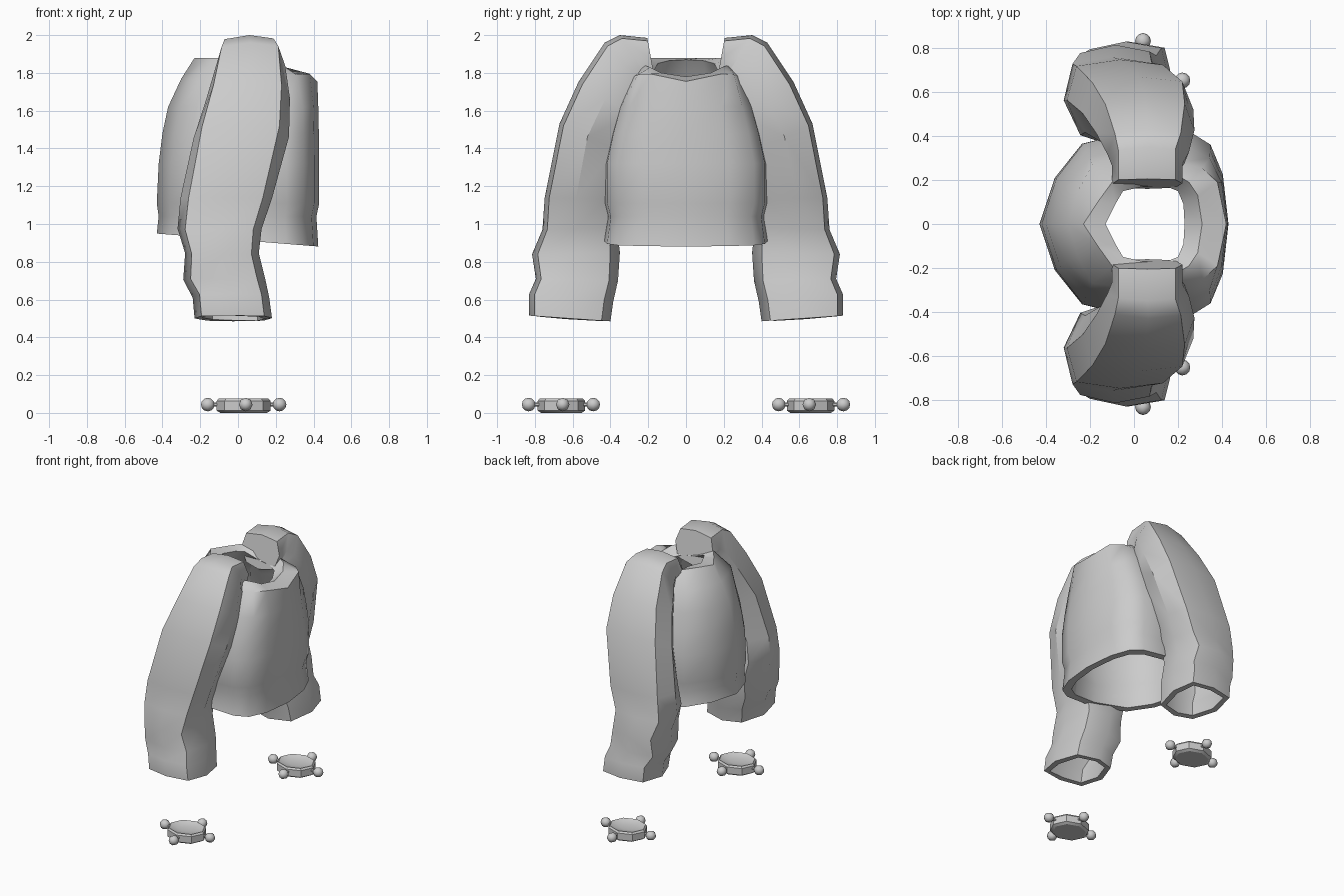
import bpy, bmesh, math
from mathutils import Vector

if "Cube" in bpy.data.objects:
    bpy.data.objects.remove(bpy.data.objects["Cube"])

cloth = bpy.data.materials.new("grey")
cloth.diffuse_color = (0.6, 0.6, 0.6, 1)
cloth.use_nodes = True
cloth.node_tree.nodes["Principled BSDF"].inputs["Base Color"].default_value = cloth.diffuse_color


def finish(name, bm, thickness=0, angle=32):
    """Turn a bmesh into a smooth-by-angle object, optionally a shell."""
    bmesh.ops.recalc_face_normals(bm, faces=bm.faces)
    mesh = bpy.data.meshes.new(name)
    bm.to_mesh(mesh)
    bm.free()
    mesh.materials.append(cloth)
    ob = bpy.data.objects.new(name, mesh)
    bpy.context.collection.objects.link(ob)
    bpy.ops.object.select_all(action='DESELECT')
    ob.select_set(True)
    bpy.context.view_layer.objects.active = ob
    if thickness:
        mod = ob.modifiers.new("shell", 'SOLIDIFY')
        mod.thickness, mod.offset = thickness, -1
        bpy.ops.object.modifier_apply(modifier=mod.name)
    bpy.ops.object.shade_smooth_by_angle(angle=math.radians(angle))
    return ob


def loft(rings, cap_start=False, cap_end=False, closed=False):
    bm = bmesh.new()
    loops = [[bm.verts.new(p) for p in r] for r in rings]
    n = len(loops[0])
    for a, b in zip(loops, loops[1:] + (loops[:1] if closed else [])):
        for i in range(n):
            j = (i + 1) % n
            bm.faces.new((a[i], a[j], b[j], b[i]))
    if cap_start:
        bm.faces.new(loops[0][::-1])
    if cap_end:
        bm.faces.new(loops[-1])
    return bm


def mirror_ring(half):
    """Complete a half ring (front to back) across y = 0."""
    return half + [(x, -y, z) for x, y, z in half[-2:0:-1]]


# Torso: plan outline scaled per level (z, front x, back x, half width)
plan = [(1, 0), (.94, .52), (.81, .83), (.6, .96), (.1, 1), (-.55, .84), (-.84, .48), (-1, 0)]
levels = [(.915, .425, -.43, .435), (1.04, .415, -.42, .415), (1.11, .43, -.43, .435),
          (1.32, .43, -.42, .435), (1.48, .428, -.40, .40), (1.62, .425, -.37, .36)]


def torso_ring(z, f, b, w, inset=0):
    f, b, w = f - inset, b + inset, w - inset
    slope = -.08 if z < 1 else 0          # hem drops toward the front
    half = [((f if u > 0 else -b) * u, w * v) for u, v in plan]
    return mirror_ring([(x, y, z + slope * x) for x, y in half])


outside = [torso_ring(*l) for l in levels]
inside = [torso_ring(*l, inset=.055) for l in reversed(levels)]
shoulder = mirror_ring([(.42, 0, 1.755), (.38, .19, 1.795), (.31, .255, 1.79), (.2, .28, 1.78),
                        (.05, .3, 1.76), (-.19, .27, 1.76), (-.255, .15, 1.77), (-.30, 0, 1.77)])
neckline = mirror_ring([(.31, 0, 1.78), (.29, .13, 1.80), (.25, .19, 1.83), (.2, .22, 1.84),
                        (.05, .21, 1.86), (-.10, .19, 1.88), (-.165, .1, 1.88), (-.23, 0, 1.88)])
collar = mirror_ring([(.23, 0, 1.715), (.225, .09, 1.74), (.2, .15, 1.77), (.15, .17, 1.79),
                      (.04, .17, 1.81), (-.05, .15, 1.85), (-.085, .09, 1.865), (-.13, 0, 1.87)])
finish("torso", loft(outside + [shoulder, neckline, collar] + inside, closed=True), angle=40)

# Sleeves: each section is outer (y, z), inner (y, z), back x, front x
sections = [((.83, .515), (.40, .485), -.23, .18), ((.83, .63), (.385, .59), -.24, .165),
            ((.795, .71), (.36, .70), -.29, .145), ((.815, .84), (.35, .85), -.28, .11),
            ((.76, .97), (.365, .98), -.32, .125), ((.748, 1.14), (.38, 1.13), -.305, .18),
            ((.67, 1.53), (.34, 1.38), -.235, .27), ((.57, 1.75), (.25, 1.56), -.17, .275),
            ((.43, 1.96), (.2, 1.69), -.12, .25), ((.35, 2.0), (.18, 1.73), -.10, .22),
            ((.205, 1.985), (.16, 1.74), -.10, .22)]
# Rounded-square cross section: (across x, outer to inner)
section_shape = [(0, 1), (.8, .87), (1, .1), (.78, -.78), (0, -1), (-.66, -.8), (-1, 0), (-.82, .84)]


def sleeve_ring(outer, inner, x0, x1, side):
    o, i = Vector(outer), Vector(inner)
    mid, arm = (o + i) / 2, (o - i) / 2
    cx, hx = (x0 + x1) / 2, (x1 - x0) / 2
    pts = []
    for u, v in section_shape:
        p = mid + arm * v
        pts.append((cx + hx * u, side * p.x, p.y))
    return pts


def button_cuff(name, side):
    """Flat eight-sided disc with a dished top."""
    def ring(s, z):
        return [(.03 + .143 * s * math.cos(a), side * .66 + .125 * s * math.sin(a), z)
                for a in (math.tau * k / 8 for k in range(8))]
    rows = [(.86, 0), (1, .012), (1, .063), (.92, .076), (.84, .070), (.35, .06)]
    finish(name, loft([ring(s, z) for s, z in rows], True, True))


for side, tag in ((-1, "right"), (1, "left")):
    finish(tag + "_sleeve", loft([sleeve_ring(*s, side) for s in sections], cap_end=True), .04, 36)
    button_cuff(tag + "_disc", side)
    # Four small balls on short pegs around each disc
    for k in range(4):
        a = k * math.pi / 2
        d = Vector((math.cos(a), math.sin(a), 0))
        c = Vector((.03, side * .653, .044)) if k % 2 == 0 else Vector((.041, side * .662, .044))
        reach = .19 if k % 2 == 0 else .171
        bm = bmesh.new()
        bmesh.ops.create_uvsphere(bm, u_segments=8, v_segments=6, radius=.036)
        bmesh.ops.rotate(bm, verts=bm.verts, matrix=d.to_track_quat('Z', 'Y').to_matrix())
        bmesh.ops.translate(bm, verts=bm.verts, vec=c + d * reach)
        finish(f"{tag}_ball_{k + 1}", bm, angle=50)
        bm = bmesh.new()
        bmesh.ops.create_cone(bm, cap_ends=True, segments=6, radius1=.01, radius2=.01, depth=.06)
        bmesh.ops.rotate(bm, verts=bm.verts, matrix=d.to_track_quat('Z', 'Y').to_matrix())
        bmesh.ops.translate(bm, verts=bm.verts, vec=c + d * (reach - .045))
        finish(f"{tag}_peg_{k + 1}", bm)
